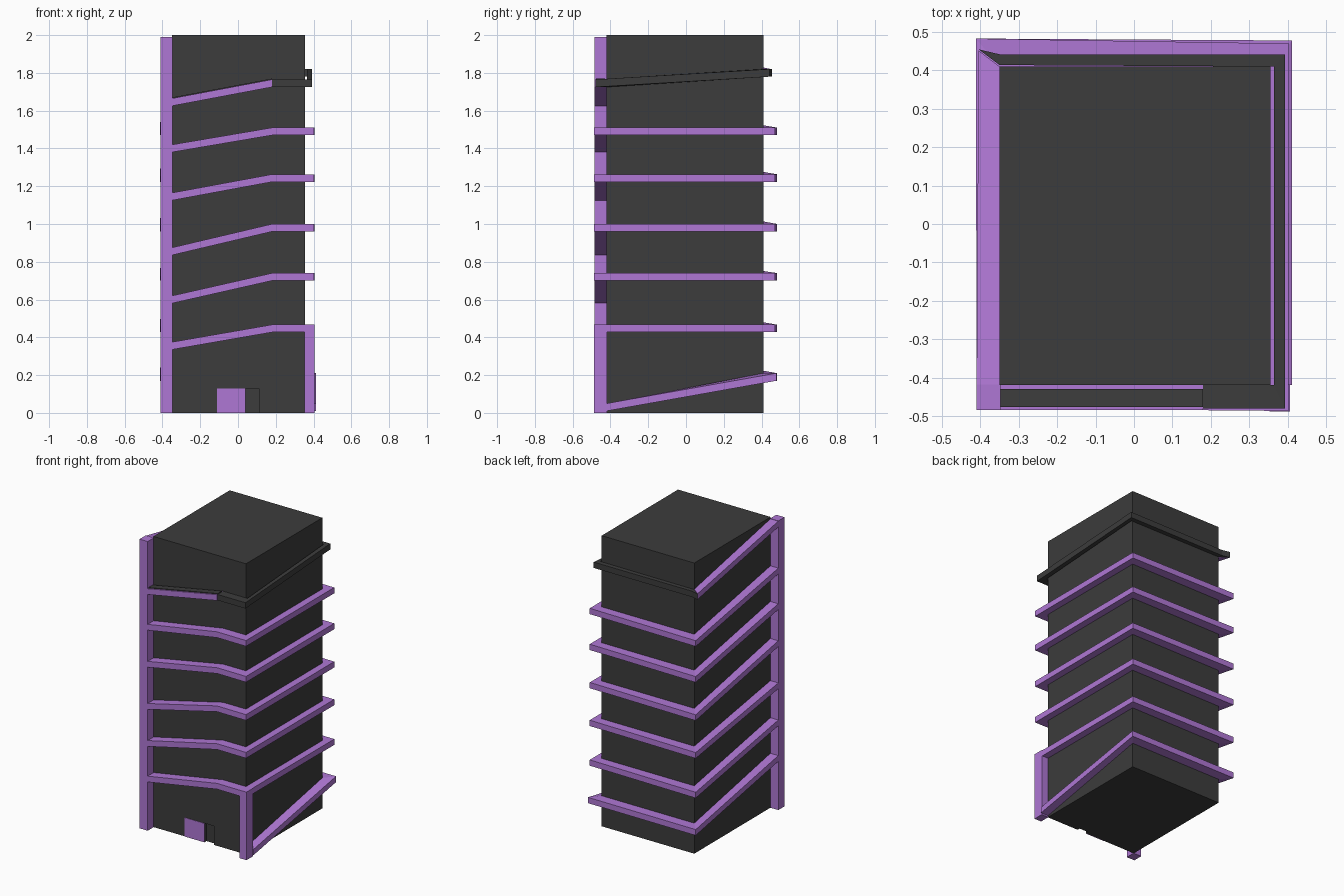
import bpy
import bmesh
from mathutils import Vector

cube = bpy.data.objects.get("Cube")
if cube:
    bpy.data.objects.remove(cube, do_unlink=True)


def make_material(name, rgb):
    mat = bpy.data.materials.new(name)
    mat.use_nodes = True
    mat.diffuse_color = (*rgb, 1)
    mat.node_tree.nodes["Principled BSDF"].inputs["Base Color"].default_value = (*rgb, 1)
    return mat


charcoal = make_material("charcoal", (0.045, 0.045, 0.045))
purple = make_material("purple", (0.43, 0.185, 0.66))


def finish(name, bm, mat):
    bmesh.ops.recalc_face_normals(bm, faces=bm.faces)
    mesh = bpy.data.meshes.new(name)
    bm.to_mesh(mesh)
    bm.free()
    mesh.materials.append(mat)
    obj = bpy.data.objects.new(name, mesh)
    bpy.context.collection.objects.link(obj)
    return obj


def box(name, low, high, mat):
    low, high = Vector(low), Vector(high)
    bm = bmesh.new()
    bmesh.ops.create_cube(bm, size=1)
    bmesh.ops.scale(bm, vec=high - low, verts=bm.verts)
    bmesh.ops.translate(bm, vec=(low + high) / 2, verts=bm.verts)
    return finish(name, bm, mat)


def ribbon(name, stations, mat, height=0.04):
    """Sweep a rectangular ledge through (inner xy, outer xy, z) stations."""
    bm = bmesh.new()
    rings = []
    for inner, outer, z in stations:
        a, b = z - height / 2, z + height / 2
        rings.append([bm.verts.new((*p, h)) for p, h in
                      ((inner, a), (outer, a), (outer, b), (inner, b))])
    for r, s in zip(rings, rings[1:]):
        for i in range(4):
            j = (i + 1) % 4
            bm.faces.new((r[i], r[j], s[j], s[i]))
    bm.faces.new(rings[0])
    bm.faces.new(rings[-1])
    return finish(name, bm, mat)


# Tower with a shallow open half of the doorway
left, right, front, back = -0.35, 0.355, -0.42, 0.41
tower = box("tower", (left, front, 0), (right, back, 2), charcoal)
cutter = box("doorway_cutter", (0.04, front - 0.1, -0.1), (0.11, front + 0.02, 0.13), charcoal)
cutter.hide_render = True
cut = tower.modifiers.new("doorway", "BOOLEAN")
cut.object = cutter
cut.solver = "EXACT"
bpy.context.view_layer.objects.active = tower
bpy.ops.object.modifier_apply(modifier=cut.name)
bpy.data.objects.remove(cutter, do_unlink=True)

# Sliding door and corner columns
box("door", (-0.11, front - 0.003, 0), (0.04, front + 0.003, 0.13), purple)
box("tall_column", (-0.41, -0.485, 0), (-0.348, front + 0.002, 1.99), purple)
box("short_column", (right - 0.002, -0.488, 0), (0.406, front + 0.002, 0.468), purple)

# Plan points of the ledge: inner and outer edge at each turn
start = ((left, front), (left, -0.485))
bend = ((0.18, front), (0.18, -0.485))
front_right = ((right, front), (0.402, -0.487))
back_right = ((right, back), (0.404, 0.47))
back_left = ((left, back), (-0.412, 0.483))
end = ((left, front), (-0.41, front))

# Lowest ramp climbing the right side
ribbon("entry_ramp", [
    ((right, front), (0.412, front), 0.03),
    ((right, back), (0.412, 0.478), 0.19),
    (*back_left, 0.19), (*end, 0.355)], purple)

# Spiral ledges: each turn ends where the next begins
starts = [0.355, 0.60, 0.855, 1.145, 1.40, 1.645]
levels = [0.447, 0.72, 0.98, 1.243, 1.49]
for n, level in enumerate(levels):
    ribbon(f"spiral_ledge_{n + 1}", [
        (*start, starts[n]), (*bend, level), (*front_right, level),
        (*back_right, level), (*back_left, level), (*end, starts[n + 1])], purple)

# Top turn: purple start with a dark walkway, dark middle, purple finish
top = 1.745
ribbon("top_ledge_start", [(*start, starts[-1]), (*bend, top)], purple)
ribbon("top_walkway", [
    ((left, -0.43), (left, -0.477), starts[-1] + 0.022),
    ((0.18, -0.43), (0.18, -0.477), top + 0.022)], charcoal, 0.006)
ribbon("top_dark_ledge", [
    ((0.18, front), (0.18, -0.48), top),
    ((0.365, front), (0.393, -0.48), top),
    ((0.365, back), (0.393, 0.442), 1.80),
    ((left, back + 0.004), (left, 0.442), 1.80),
    ((left, back + 0.004), (-0.405, 0.455), 1.80)], charcoal)
ribbon("top_ledge_finish", [
    ((left, back), (-0.405, 0.452), 1.80), (*end, 1.968)], purple)
